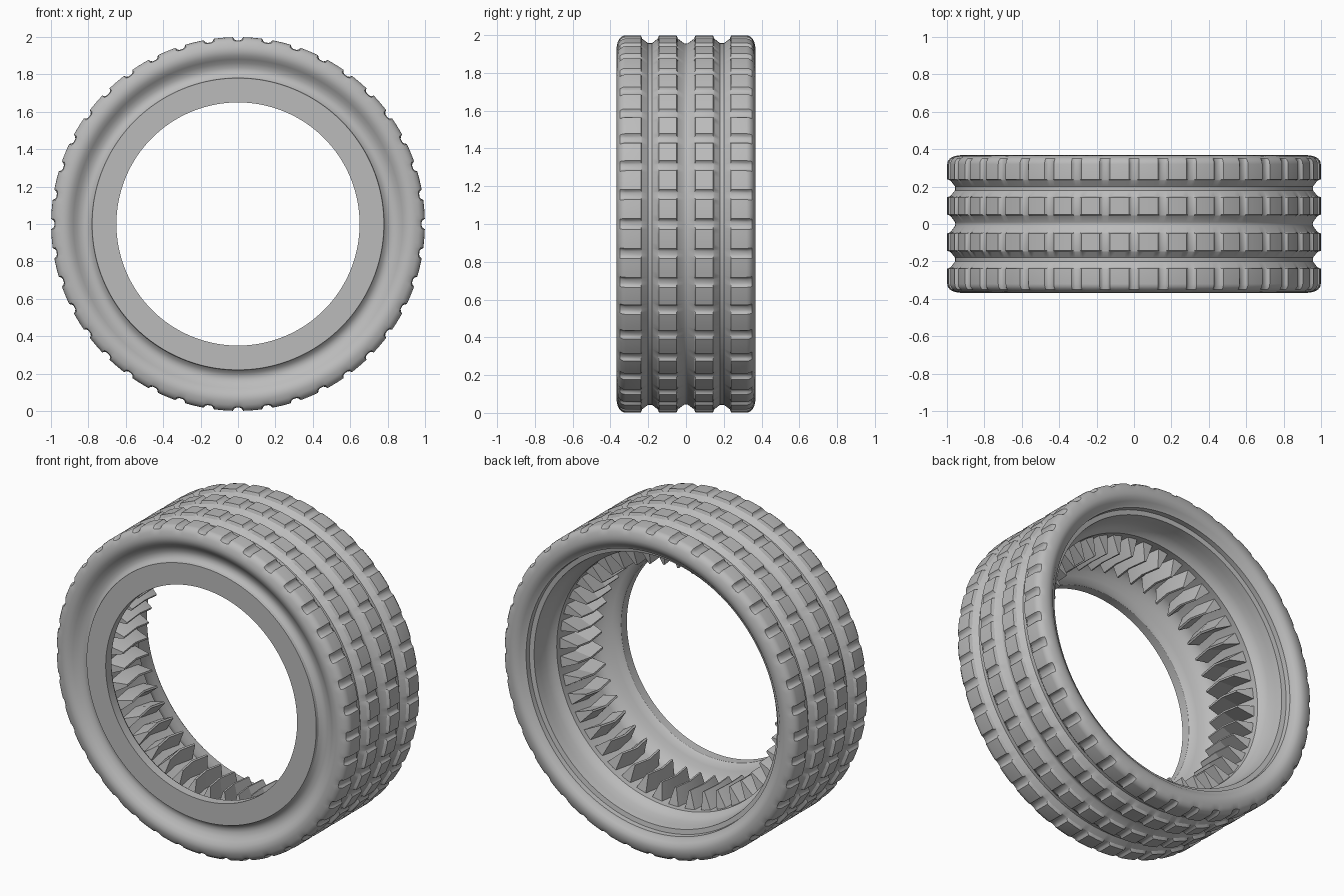
import bpy, bmesh
from math import sin, cos, pi, radians

default = bpy.data.objects.get("Cube")
if default:
    bpy.data.objects.remove(default, do_unlink=True)

grey = bpy.data.materials.new("rubber grey")
grey.use_nodes = True
colour = (0.5, 0.5, 0.5, 1)
grey.diffuse_color = colour
grey.node_tree.nodes["Principled BSDF"].inputs["Base Color"].default_value = colour

LUGS = 40
TEETH = 44


def polar(r, a, y):
    return (r * sin(a), y, 1 + r * cos(a))


def finish(bm, name, angle):
    bmesh.ops.recalc_face_normals(bm, faces=bm.faces)
    mesh = bpy.data.meshes.new(name)
    bm.to_mesh(mesh)
    bm.free()
    mesh.materials.append(grey)
    ob = bpy.data.objects.new(name, mesh)
    bpy.context.collection.objects.link(ob)
    bpy.ops.object.select_all(action="DESELECT")
    ob.select_set(True)
    bpy.context.view_layer.objects.active = ob
    bpy.ops.object.shade_smooth_by_angle(angle=radians(angle))


# Tread section: four ribs with V grooves, as (y, radius, pocket radius)
half = [(0.0, 0.955, 0.955), (0.01, 0.957, 0.957), (0.043, 0.981, 0.981),
        (0.05, 0.999, 0.982), (0.143, 0.999, 0.982), (0.15, 0.981, 0.981),
        (0.18, 0.957, 0.957), (0.20, 0.957, 0.957), (0.232, 0.981, 0.981),
        (0.239, 0.999, 0.982), (0.32, 0.999, 0.982), (0.335, 0.996, 0.981),
        (0.35, 0.985, 0.978), (0.36, 0.968, 0.967), (0.366, 0.945, 0.945)]
tread = [(-y, r, p) for y, r, p in half[:0:-1]] + half

# Rear lip, inner bore, flange and front sidewall
inner = [(0.368, 0.925), (0.364, 0.905), (0.352, 0.885), (0.335, 0.868), (0.33, 0.855),
         (0.30, 0.853), (0.295, 0.825), (0.25, 0.82), (0.20, 0.815), (0.16, 0.80),
         (0.14, 0.78), (-0.17, 0.78), (-0.20, 0.775), (-0.23, 0.755),
         (-0.255, 0.72), (-0.27, 0.69), (-0.285, 0.66), (-0.30, 0.65),
         (-0.355, 0.65), (-0.355, 0.78), (-0.338, 0.784), (-0.325, 0.797),
         (-0.317, 0.815), (-0.318, 0.835), (-0.328, 0.86), (-0.345, 0.88),
         (-0.36, 0.90), (-0.368, 0.925)]
section = tread + [(y, r, r) for y, r in inner]

# Tyre body: sweep the section, dipping to the pocket radius between lugs
offsets = [(-0.028, 0), (-0.02, 0.7), (-0.011, 1), (0.011, 1), (0.02, 0.7),
           (0.028, 0), (0.055, 0), (0.08, 0), (0.105, 0)]
bm = bmesh.new()
rings = []
for i in range(LUGS):
    for offset, dip in offsets:
        a = i * 2 * pi / LUGS + offset
        rings.append([bm.verts.new(polar(r + (p - r) * dip, a, y)) for y, r, p in section])
n = len(section)
for i, ring in enumerate(rings):
    after = rings[(i + 1) % len(rings)]
    for j in range(n):
        k = (j + 1) % n
        bm.faces.new((ring[j], ring[k], after[k], after[j]))
finish(bm, "tyre_body", 30)

# Wedge teeth around the bore, slightly bent at the middle
bm = bmesh.new()
for i in range(TEETH):
    rows = []
    for y, shift, tip_y in ((-0.17, -0.012, -0.15), (-0.03, 0.012, -0.03), (0.11, -0.012, 0.09)):
        a = i * 2 * pi / TEETH + shift
        rows.append([bm.verts.new(polar(r, a + side, yy)) for r, side, yy in
                     ((0.79, -0.045, y), (0.675, -0.008, tip_y),
                      (0.675, 0.008, tip_y), (0.79, 0.045, y))])
    for first, second in zip(rows, rows[1:]):
        for j in range(4):
            k = (j + 1) % 4
            bm.faces.new((first[j], first[k], second[k], second[j]))
    bm.faces.new(rows[0])
    bm.faces.new(rows[-1][::-1])
finish(bm, "grip_teeth", 15)
